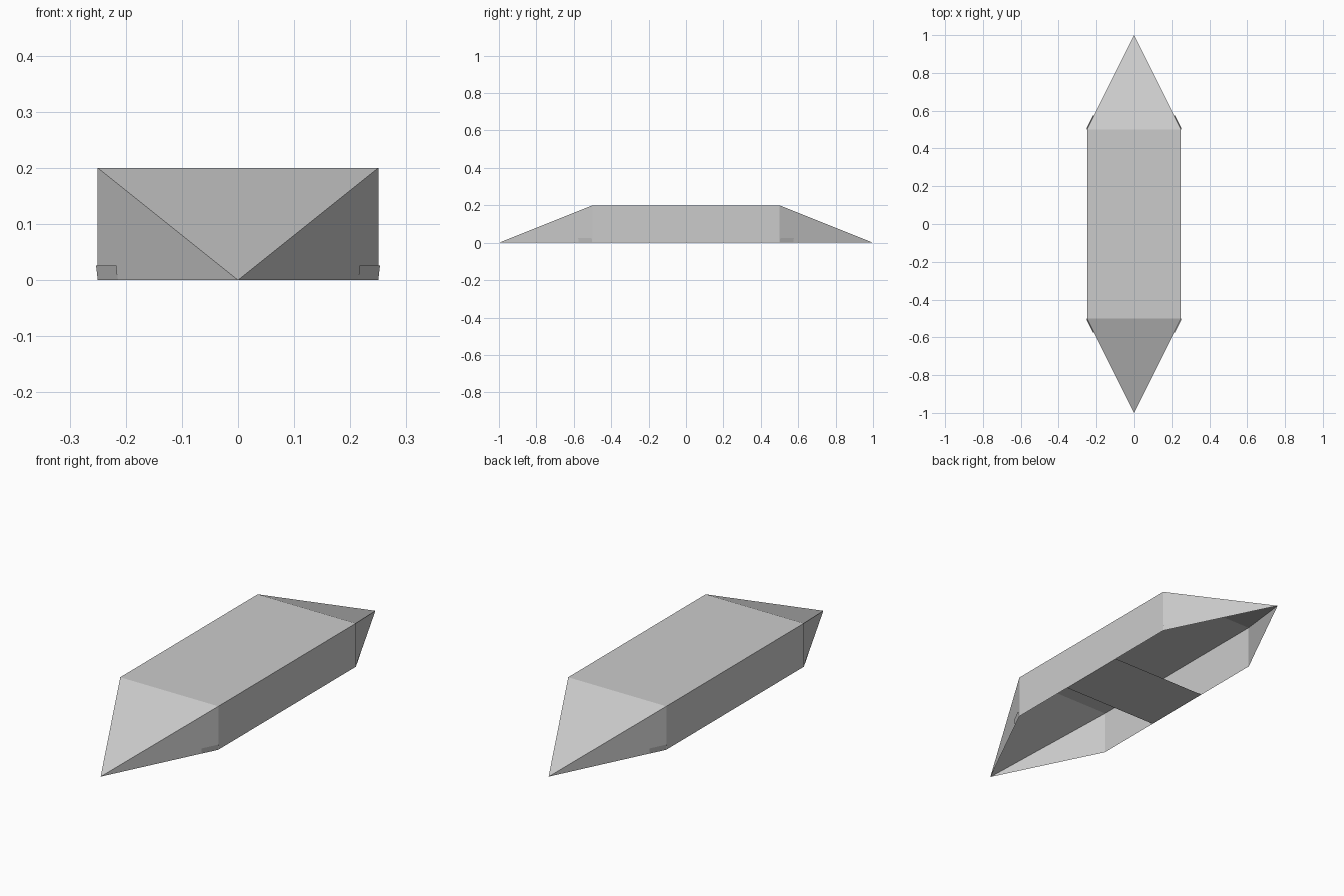
import bpy

cube = bpy.data.objects.get("Cube")
if cube:
    bpy.data.objects.remove(cube, do_unlink=True)

HALF_W, HALF_L, TIP, HEIGHT = 0.25, 0.5, 1.0, 0.2

grey = bpy.data.materials.new("light_grey")
grey.use_nodes = True
colour = (0.6, 0.6, 0.6, 1)
grey.diffuse_color = colour
grey.node_tree.nodes["Principled BSDF"].inputs["Base Color"].default_value = colour


def add_mesh(name, verts, faces):
    mesh = bpy.data.meshes.new(name)
    mesh.from_pydata(verts, [], faces)
    mesh.materials.append(grey)
    obj = bpy.data.objects.new(name, mesh)
    bpy.context.collection.objects.link(obj)
    return obj


def mirror(obj, x, y):
    mod = obj.modifiers.new("Mirror", "MIRROR")
    mod.use_axis = (x, y, False)
    mod.merge_threshold = 0.0001


# Flat deck
add_mesh("deck",
         [(-HALF_W, -HALF_L, HEIGHT), (HALF_W, -HALF_L, HEIGHT),
          (HALF_W, HALF_L, HEIGHT), (-HALF_W, HALF_L, HEIGHT)],
         [(0, 1, 2, 3)])

# Long upright side walls
wall = add_mesh("side_wall",
                [(HALF_W, -HALF_L, 0), (HALF_W, HALF_L, 0),
                 (HALF_W, HALF_L, HEIGHT), (HALF_W, -HALF_L, HEIGHT)],
                [(0, 1, 2, 3)])
mirror(wall, True, False)

# Sloping triangles down to the pointed ends
slope = add_mesh("end_slope",
                 [(-HALF_W, -HALF_L, HEIGHT), (0, -TIP, 0), (HALF_W, -HALF_L, HEIGHT)],
                 [(0, 1, 2)])
mirror(slope, False, True)

# Upright triangles that close the pointed ends
cheek = add_mesh("end_cheek",
                 [(0, -TIP, 0), (HALF_W, -HALF_L, 0), (HALF_W, -HALF_L, HEIGHT)],
                 [(0, 1, 2)])
mirror(cheek, True, True)

# Cross board under the open middle
add_mesh("cross_board",
         [(-HALF_W, -0.17, 0.001), (-HALF_W, 0.17, 0.001),
          (HALF_W, 0.17, 0.001), (HALF_W, -0.17, 0.001)],
         [(0, 1, 2, 3)])

# Small leaning tabs at the lower corners of the cheeks
tab = add_mesh("corner_tab",
               [(0.214, -0.573, 0), (0.25, -0.501, 0),
                (0.253, -0.505, 0.026), (0.217, -0.577, 0.026)],
               [(0, 1, 2, 3)])
mirror(tab, True, True)
